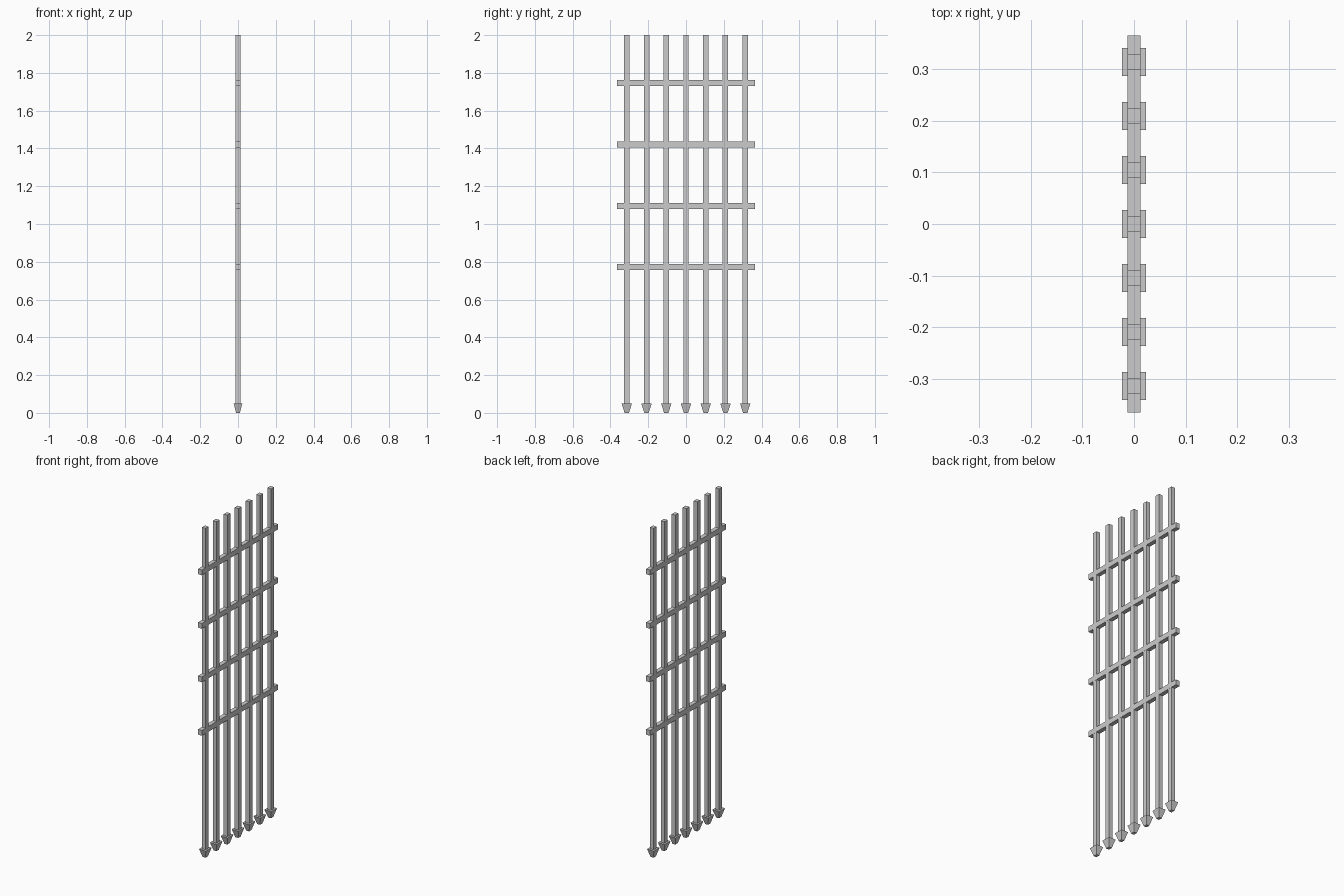
import bpy, bmesh

if "Cube" in bpy.data.objects:
    bpy.data.objects.remove(bpy.data.objects["Cube"])

BAR_X, BAR_Y = 0.025, 0.029
SPIKE_X, SPIKE_Y, SPIKE_H = 0.046, 0.055, 0.05
SPACING = 0.1045


def prism(name, lo, hi, bottom_scale=1.0):
    """Box between two corners, with an optional tapered bottom."""
    bm = bmesh.new()
    bmesh.ops.create_cube(bm, size=1)
    for v in bm.verts:
        s = bottom_scale if v.co.z < 0 else 1.0
        t = (v.co.x * s, v.co.y * s, v.co.z)
        for i in range(3):
            v.co[i] = (lo[i] + hi[i]) / 2 + t[i] * (hi[i] - lo[i])
    mesh = bpy.data.meshes.new(name)
    bm.to_mesh(mesh)
    bm.free()
    obj = bpy.data.objects.new(name, mesh)
    bpy.context.collection.objects.link(obj)
    return obj


# Vertical bars with tapered spikes at the bottom
for i in range(7):
    y = (i - 3) * SPACING
    prism(f"vertical_bar_{i + 1}",
          (-BAR_X / 2, y - BAR_Y / 2, SPIKE_H), (BAR_X / 2, y + BAR_Y / 2, 2.0))
    prism(f"bar_spike_{i + 1}",
          (-SPIKE_X / 2, y - SPIKE_Y / 2, 0), (SPIKE_X / 2, y + SPIKE_Y / 2, SPIKE_H), 0.42)

# Horizontal rails
for i in range(4):
    z = 0.772 + i * 0.3245
    prism(f"cross_rail_{i + 1}", (-0.0128, -0.365, z - 0.016), (0.0128, 0.365, z + 0.016))
